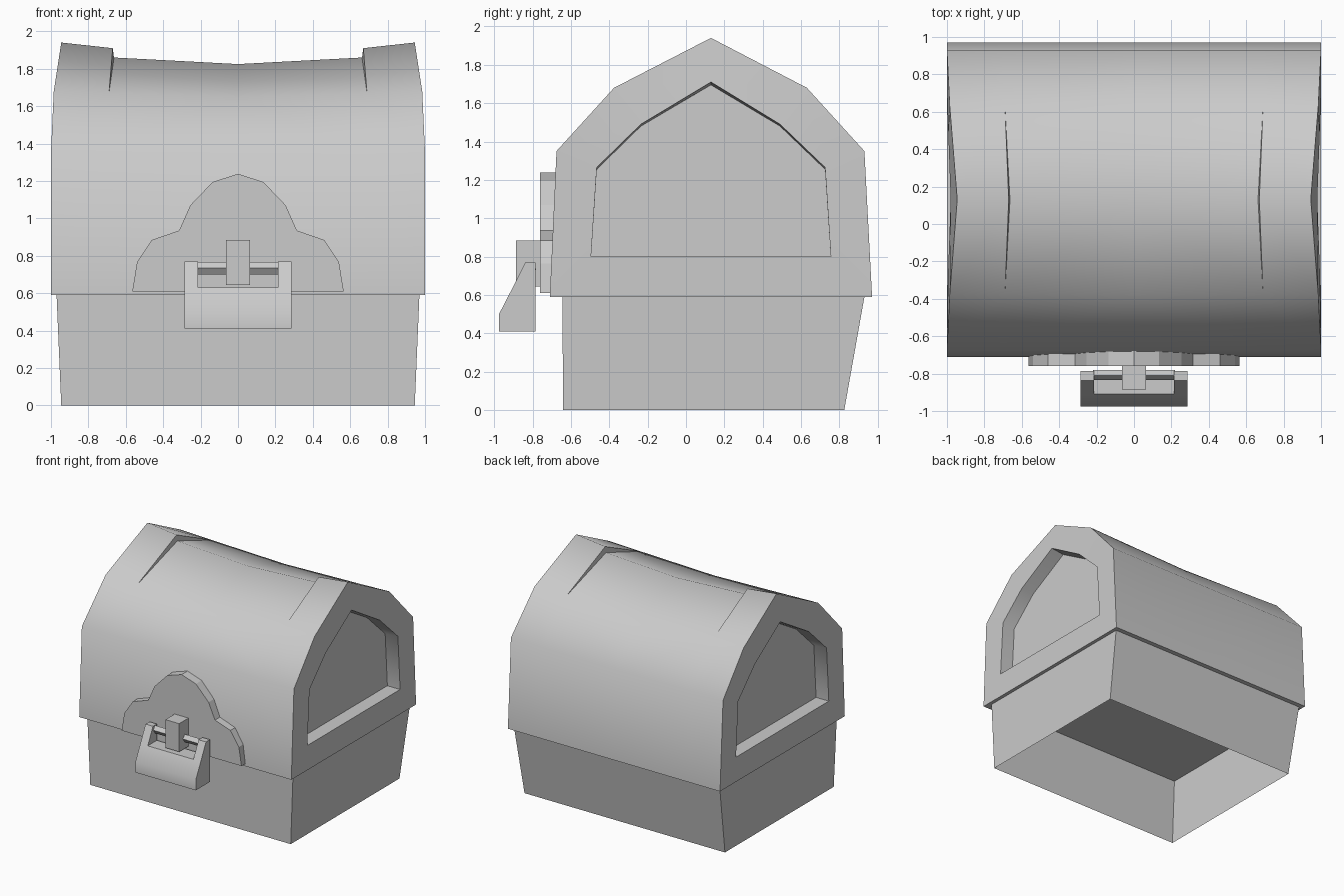
import bpy, bmesh
from math import radians

cube = bpy.data.objects.get("Cube")
if cube:
    bpy.data.objects.remove(cube, do_unlink=True)

grey = bpy.data.materials.new("plain grey")
grey.use_nodes = True
colour = (0.6, 0.6, 0.6, 1)
grey.diffuse_color = colour
grey.node_tree.nodes["Principled BSDF"].inputs["Base Color"].default_value = colour


def finish(name, bm, smooth=False, closed=True):
    if closed:
        bmesh.ops.recalc_face_normals(bm, faces=bm.faces)
    mesh = bpy.data.meshes.new(name)
    bm.to_mesh(mesh)
    bm.free()
    obj = bpy.data.objects.new(name, mesh)
    bpy.context.collection.objects.link(obj)
    mesh.materials.append(grey)
    if smooth:
        bpy.ops.object.select_all(action='DESELECT')
        obj.select_set(True)
        bpy.context.view_layer.objects.active = obj
        bpy.ops.object.shade_smooth_by_angle(angle=radians(60))
    return obj


def bridge(bm, a, b, wrap=False):
    """Join two rows of vertices, skipping pairs they share."""
    for i in range(len(a) if wrap else len(a) - 1):
        j = (i + 1) % len(a)
        corners = list(dict.fromkeys((a[i], a[j], b[j], b[i])))
        if len(corners) > 2:
            bm.faces.new(corners)


def prism(name, outline, start, end, axis, smooth=False):
    """Extrude an outline along x or y."""
    bm = bmesh.new()
    place = (lambda u, v, d: (d, u, v)) if axis == 'x' else (lambda u, v, d: (u, d, v))
    rows = [[bm.verts.new(place(u, v, d)) for u, v in outline] for d in (start, end)]
    for row in rows:
        bm.faces.new(row)
    bridge(bm, *rows, wrap=True)
    return finish(name, bm, smooth)


def box(name, x, y0, y1, z0, z1):
    return prism(name, [(-x, z0), (x, z0), (x, z1), (-x, z1)], y0, y1, 'y')


# Base: tapered walls, open underneath
bm = bmesh.new()
low, high = [[bm.verts.new((sx * x, y, z)) for sx, y in
              ((-1, front), (1, front), (1, back), (-1, back))]
             for x, front, back, z in ((0.945, -0.64, 0.825, 0), (0.97, -0.645, 0.93, 0.59))]
bridge(bm, low, high, wrap=True)
finish("base_walls", bm, closed=False)

# Lid: arched section with a sagging middle and raised end bands
arch = [(-0.71, 0.59), (-0.675, 1.35), (-0.375, 1.68), (0.13, 1.94),
        (0.63, 1.68), (0.93, 1.35), (0.97, 0.59)]
recess = [(-0.495, 0.80), (-0.465, 1.265), (-0.235, 1.49), (0.13, 1.71),
          (0.49, 1.49), (0.725, 1.265), (0.755, 0.80)]
end_x = [1, 1, 0.985, 0.945, 0.985, 1, 1]
rim_x = [1, 1, 0.993, 0.98, 0.993, 1, 1]
band_x = [0.70, 0.70, 0.69, 0.67, 0.69, 0.70, 0.70]
RIDGE = 3

bm = bmesh.new()


def ring(outline, xs, side, drop=None):
    drop = drop or [0] * 7
    return [bm.verts.new((side * x, y, z - d)) for (y, z), x, d in zip(outline, xs, drop)]


middle = ring(arch, [0] * 7, 1, [0, 0, 0.03, 0.115, 0.03, 0, 0])
rows = {}
for side in (-1, 1):
    outer = ring(arch, end_x, side)
    band = ring(arch, band_x, side, [0, 0, 0.01, 0.03, 0.01, 0, 0])
    sunk = list(band)
    sunk[RIDGE] = bm.verts.new((side * 0.663, arch[RIDGE][0], 1.86))
    bridge(bm, outer, band)
    bridge(bm, band, sunk)
    bridge(bm, sunk, middle)
    rows[side] = [outer, band]
    # recessed end panel
    rim = ring(recess, rim_x, side)
    floor = ring(recess, [x - 0.12 for x in rim_x], side, [0, 0.01, 0.01, 0.015, 0.01, 0.01, 0])
    bridge(bm, outer, rim, wrap=True)
    bridge(bm, rim, floor, wrap=True)
    bm.faces.new(floor)
order = rows[-1] + [middle] + rows[1][::-1]
bm.faces.new([r[0] for r in order] + [r[-1] for r in reversed(order)])
finish("lid", bm, smooth=True)

# Scalloped lock plate on the front
half = [(0.565, 0.61), (0.54, 0.765), (0.46, 0.885), (0.315, 0.935),
        (0.255, 1.07), (0.135, 1.195)]
prism("lock_plate", half + [(0, 1.238)] + [(-x, z) for x, z in reversed(half)],
      -0.76, -0.66, 'y')

# Staple the padlock hangs from
box("staple", 0.065, -0.885, -0.74, 0.645, 0.885)

# Padlock: notched body made of a lower block and two posts, plus a bar
lower = [(-0.785, 0.41), (-0.785, 0.63), (-0.908, 0.63), (-0.975, 0.50), (-0.975, 0.41)]
upper = [(-0.785, 0.63), (-0.785, 0.77), (-0.838, 0.77), (-0.908, 0.63)]
prism("padlock_body", lower, -0.285, 0.285, 'x', smooth=True)
for side, name in ((-1, "right"), (1, "left")):
    prism("padlock_post_" + name, upper, side * 0.215, side * 0.285, 'x')
prism("padlock_bar", [(-0.835, 0.735), (-0.81, 0.767), (-0.78, 0.735), (-0.81, 0.70)],
      -0.22, 0.22, 'x')
